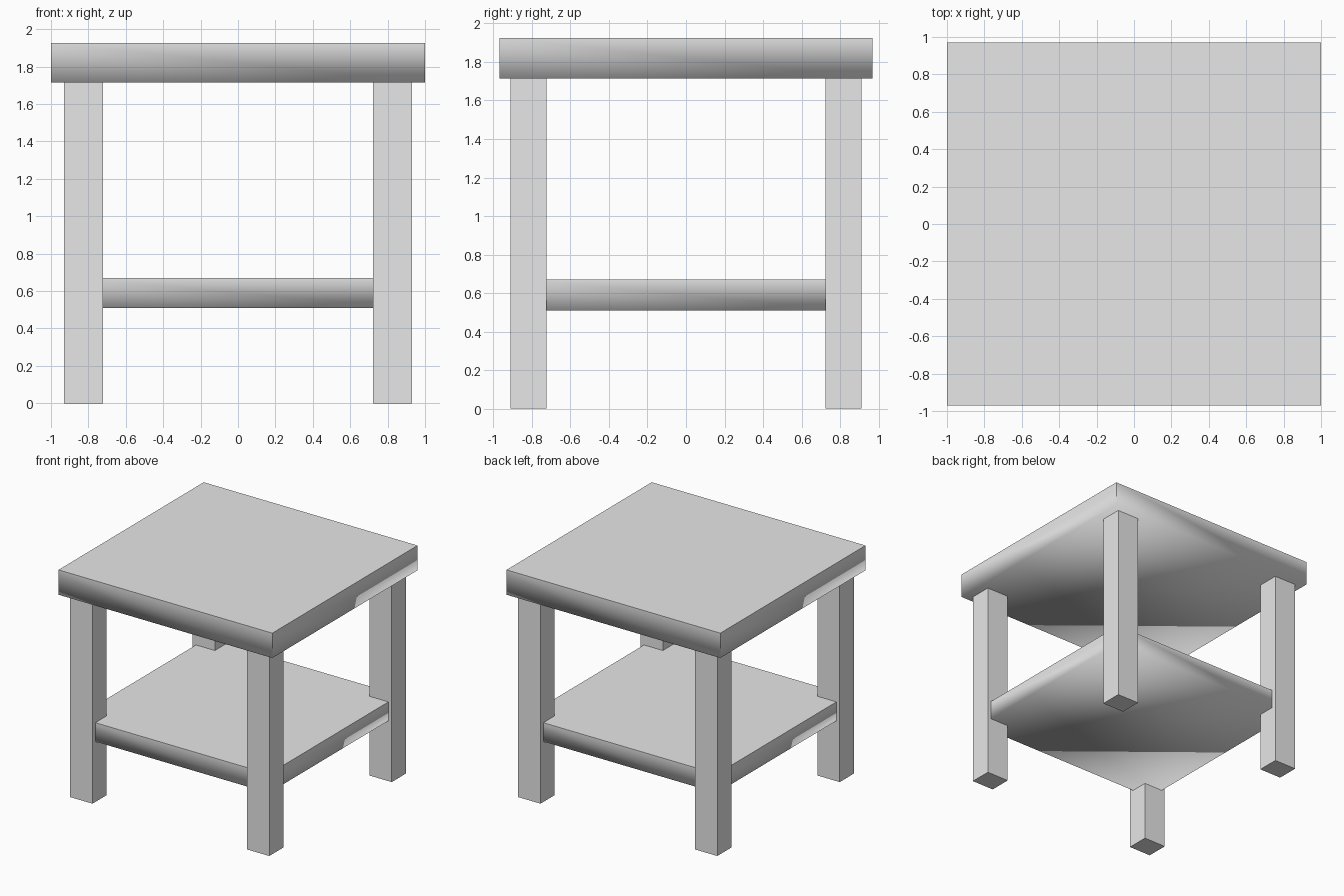
import bpy
import bmesh

cube = bpy.data.objects.get("Cube")
if cube:
    bpy.data.objects.remove(cube, do_unlink=True)

# Single plain grey finish
grey = bpy.data.materials.new("plain_grey")
grey.use_nodes = True
color = (0.8, 0.8, 0.8, 1)
grey.diffuse_color = color
grey.node_tree.nodes["Principled BSDF"].inputs["Base Color"].default_value = color


def box(name, low, high, soft_underside=False):
    """Box between two corners; optionally shade the sides softly into the underside."""
    bm = bmesh.new()
    bmesh.ops.create_cube(bm, size=1)
    for v in bm.verts:
        v.co = [b if c > 0 else a for a, b, c in zip(low, high, v.co)]
    if soft_underside:
        for f in bm.faces:
            f.smooth = True
        for e in bm.edges:
            e.smooth = all(v.co.z == min(w.co.z for w in bm.verts) for v in e.verts)
    mesh = bpy.data.meshes.new(name)
    bm.to_mesh(mesh)
    bm.free()
    mesh.materials.append(grey)
    obj = bpy.data.objects.new(name, mesh)
    bpy.context.collection.objects.link(obj)
    return obj


# Table top and lower shelf
box("table_top", (-1, -0.97, 1.715), (1, 0.97, 1.925), True)
box("shelf", (-0.9, -0.873, 0.51), (0.9, 0.873, 0.67), True)

# Four square legs
for x_name, x in (("right", -0.827), ("left", 0.827)):
    for y_name, y in (("front", -0.818), ("back", 0.818)):
        box(f"{y_name}_{x_name}_leg",
            (x - 0.104, y - 0.094, 0), (x + 0.104, y + 0.094, 1.715))
